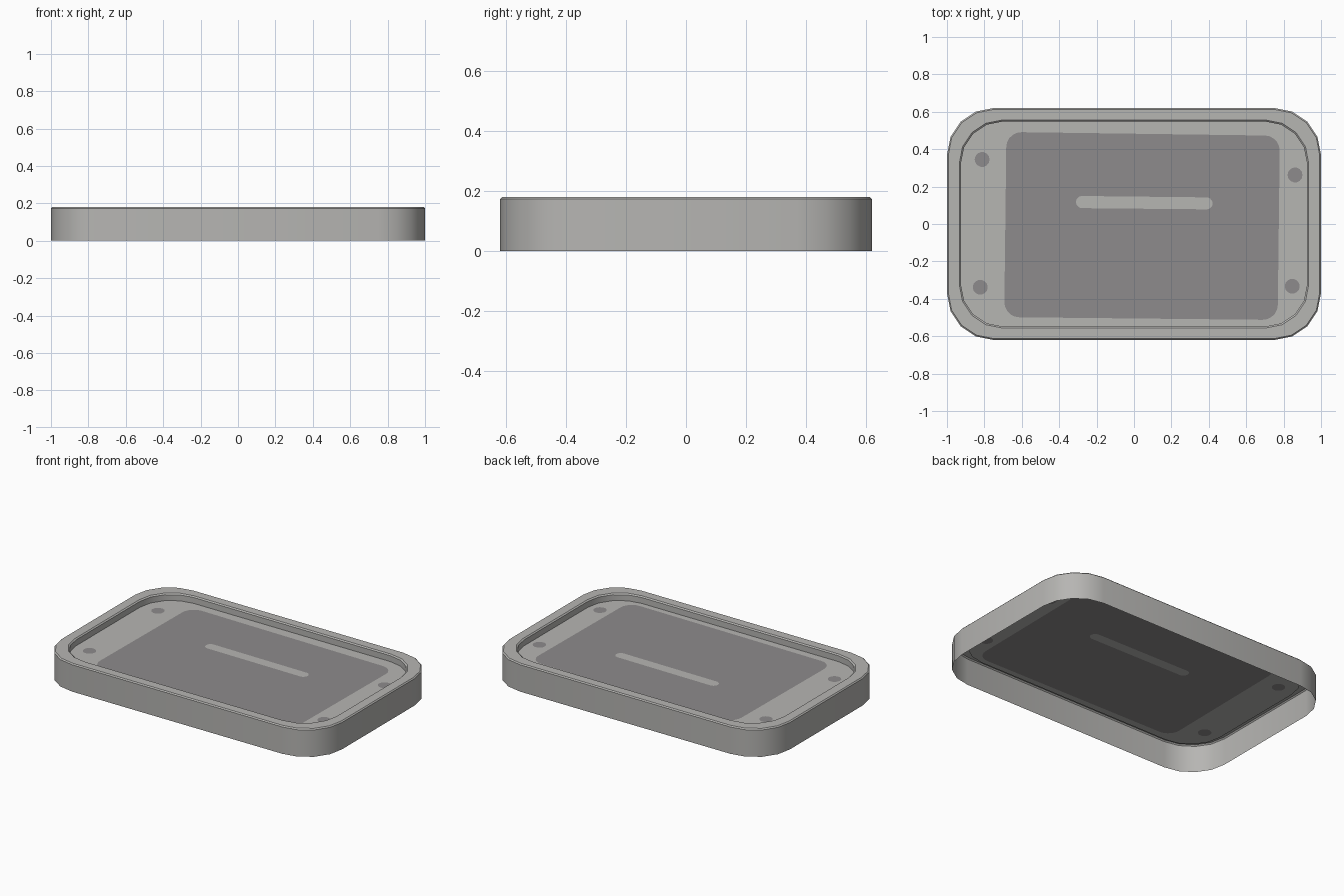
import bpy, bmesh, math
from mathutils import Vector
from mathutils.geometry import delaunay_2d_cdt

if "Cube" in bpy.data.objects:
    bpy.data.objects.remove(bpy.data.objects["Cube"])


def material(name, rgb):
    m = bpy.data.materials.new(name)
    m.diffuse_color = (*rgb, 1)
    m.use_nodes = True
    m.node_tree.nodes["Principled BSDF"].inputs["Base Color"].default_value = m.diffuse_color
    return m


LIGHT = material("light_grey", (0.47, 0.465, 0.45))
DARK = material("dark_grey", (0.27, 0.26, 0.262))


def rounded_rect(hx, hy, r, seg=4):
    """Counter-clockwise rounded rectangle centred on the origin."""
    pts = []
    for k, (sx, sy) in enumerate([(1, 1), (-1, 1), (-1, -1), (1, -1)]):
        for i in range(seg + 1):
            a = math.pi / 2 * (k + i / seg)
            pts.append(Vector((sx * (hx - r) + r * math.cos(a),
                               sy * (hy - r) + r * math.sin(a))))
    return pts


def rounded_quad(corners, r, seg=5):
    """Slightly skewed quad with softened corners."""
    c = [Vector(p) for p in corners]
    pts = []
    for i, p in enumerate(c):
        a = p + (c[i - 1] - p).normalized() * r
        b = p + (c[(i + 1) % len(c)] - p).normalized() * r
        for k in range(seg + 1):
            t = k / seg
            w = 0.7 * 2 * t * (1 - t)
            s = (1 - t) ** 2 + w + t * t
            pts.append(((1 - t) ** 2 * a + w * p + t * t * b) / s)
    return pts


def circle(x, y, r, n=14):
    return [Vector((x + r * math.cos(2 * math.pi * i / n),
                    y + r * math.sin(2 * math.pi * i / n))) for i in range(n)]


def inside(p, poly):
    hit = False
    for i, b in enumerate(poly):
        a = poly[i - 1]
        if (a.y > p.y) != (b.y > p.y) and p.x < (b.x - a.x) * (p.y - a.y) / (b.y - a.y) + a.x:
            hit = not hit
    return hit


def add_object(name, mesh, mats):
    ob = bpy.data.objects.new(name, mesh)
    bpy.context.collection.objects.link(ob)
    for m in mats:
        mesh.materials.append(m)
    return ob


# Tray shell: open-bottomed wall, bevelled rim and recess wall
H, FLOOR = 0.18, 0.135
profile = [  # half x, half y, corner radius, z
    (1.0, 0.62, 0.25, 0), (1.0, 0.62, 0.25, H - 0.007), (0.993, 0.613, 0.245, H),
    (0.934, 0.556, 0.23, H), (0.926, 0.548, 0.225, H - 0.007), (0.926, 0.548, 0.225, FLOOR)]
bm = bmesh.new()
rings = [[bm.verts.new((p.x, p.y, z)) for p in rounded_rect(hx, hy, r)]
         for hx, hy, r, z in profile]
for lo, hi in zip(rings, rings[1:]):
    n = len(lo)
    for i in range(n):
        j = (i + 1) % n
        bm.faces.new((lo[i], lo[j], hi[j], hi[i]))
mesh = bpy.data.meshes.new("tray_shell")
bm.to_mesh(mesh)
bm.free()
shell = add_object("tray_shell", mesh, [LIGHT])
bpy.context.view_layer.objects.active = shell
shell.select_set(True)
bpy.ops.object.shade_smooth_by_angle(angle=math.radians(30))

# Recessed panel: flat sheet with the dark pad, light slot and dots cut into it
border = rounded_rect(0.926, 0.548, 0.225)
pad = rounded_quad([(0.78, 0.472), (-0.682, 0.492), (-0.694, -0.498), (0.768, -0.513)], 0.08)
slot = rounded_quad([(0.42, 0.142), (-0.31, 0.15), (-0.31, 0.085), (0.42, 0.078)], 0.032)
dots = [circle(x, y, 0.04) for x, y in
        [(-0.812, 0.345), (0.861, 0.262), (-0.822, -0.338), (0.846, -0.333)]]
pts, edges = [], []
for loop in [border, pad, slot] + dots:
    s, n = len(pts), len(loop)
    pts += loop
    edges += [(s + i, s + (i + 1) % n) for i in range(n)]
verts, _, faces, *_ = delaunay_2d_cdt(pts, edges, [], 0, 1e-5)

bm = bmesh.new()
bv = [bm.verts.new((v.x, v.y, FLOOR)) for v in verts]
for f in faces:
    c = sum((verts[i] for i in f), Vector((0, 0))) / len(f)
    if not inside(c, border):
        continue
    face = bm.faces.new([bv[i] for i in f])
    face.normal_update()
    if face.normal.z < 0:
        face.normal_flip()
    dark = (inside(c, pad) and not inside(c, slot)) or any(inside(c, d) for d in dots)
    face.material_index = int(dark)
mesh = bpy.data.meshes.new("recessed_panel")
bm.to_mesh(mesh)
bm.free()
add_object("recessed_panel", mesh, [LIGHT, DARK])
